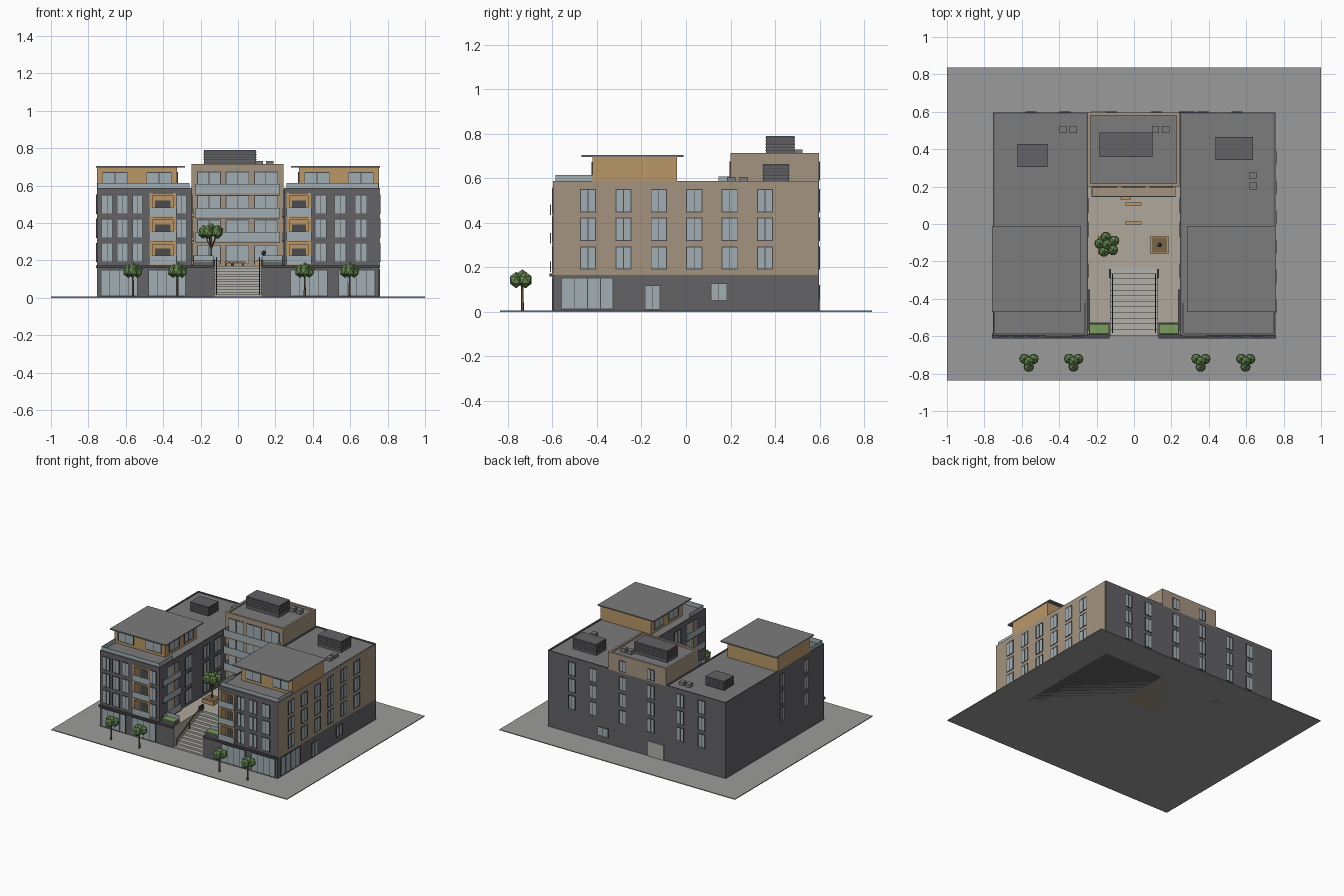
import bpy, bmesh, math
from mathutils import Vector, Matrix

if "Cube" in bpy.data.objects:
    bpy.data.objects.remove(bpy.data.objects["Cube"])

COL = dict(dark=(.125, .125, .135), roof=(.2, .2, .205), tan=(.37, .295, .215), wood=(.49, .31, .14),
           glass=(.36, .42, .45), plaza=(.43, .39, .33), stone=(.45, .44, .41), ground=(.33, .33, .325),
           leaf=(.13, .24, .08), trunk=(.2, .13, .07), metal=(.07, .07, .075), grass=(.2, .34, .12))
MAT = {}
for k, c in COL.items():
    MAT[k] = bpy.data.materials.new(k)
    MAT[k].diffuse_color = (*c, 1)
parts = {}


def add(name, mat, x0, x1, y0, y1, z0, z1):
    parts.setdefault((name, mat), []).append((*sorted((x0, x1)), *sorted((y0, y1)), z0, z1))


def finish(name, mat, bm):
    me = bpy.data.meshes.new(name)
    bm.to_mesh(me)
    bm.free()
    ob = bpy.data.objects.new(name, me)
    bpy.context.collection.objects.link(ob)
    if mat:
        me.materials.append(MAT[mat])
    return ob


def make_boxes(name, mat, boxes):
    bm = bmesh.new()
    for x0, x1, y0, y1, z0, z1 in boxes:
        m = Matrix.Translation(((x0 + x1) / 2, (y0 + y1) / 2, (z0 + z1) / 2)) @ Matrix.Diagonal((x1 - x0, y1 - y0, z1 - z0, 1))
        bmesh.ops.create_cube(bm, size=1, matrix=m)
    return finish(name, mat, bm)


def on_wall(name, mat, axis, d, pos, u0, u1, z0, z1, t):
    """Thin slab of thickness t lying on the wall plane axis=pos, facing direction d."""
    if axis == 'x':
        add(name, mat, pos - d * .002, pos + d * t, u0, u1, z0, z1)
    else:
        add(name, mat, u0, u1, pos - d * .002, pos + d * t, z0, z1)


def window(axis, d, pos, u0, u1, z0, z1, n=2):
    u0, u1 = sorted((u0, u1))
    f = .004
    on_wall("window_glass", "glass", axis, d, pos, u0 + f, u1 - f, z0 + f, z1 - f, .002)
    for a, b in ((u0, u0 + f), (u1 - f, u1)):
        on_wall("window_frames", "metal", axis, d, pos, a, b, z0, z1, .004)
    for a, b in ((z0, z0 + f), (z1 - f, z1)):
        on_wall("window_frames", "metal", axis, d, pos, u0 + f, u1 - f, a, b, .004)
    for i in range(1, n):
        u = u0 + (u1 - u0) * i / n
        on_wall("window_frames", "metal", axis, d, pos, u - .0015, u + .0015, z0 + f, z1 - f, .004)


def parapet(name, mat, x0, x1, y0, y1, z0, z1, w):
    add(name, mat, x0, x1, y0, y0 + w, z0, z1)
    add(name, mat, x0, x1, y1 - w, y1, z0, z1)
    add(name, mat, x0, x0 + w, y0 + w, y1 - w, z0, z1)
    add(name, mat, x1 - w, x1, y0 + w, y1 - w, z0, z1)


FLOORS = (.19, .319, .447)
H = .104
X0, X1 = .247, .755      # inner and outer face of each wing

add("ground", "ground", -1, 1, -.836, .836, 0, .006)

for s in (-1, 1):
    side = "left" if s < 0 else "right"
    # wing body with recessed loggias cut out
    body = make_boxes(side + "_wing", "dark", [(*sorted((s * X0, s * X1)), -.597, .597, 0, .578)])
    bay = (-.465, -.34) if s < 0 else (.268, .383)
    cuts = []
    for z in FLOORS:
        cuts.append((*bay, -.65, -.54, z - .01, z + H))
        cuts.append((*sorted((s * (X0 - .05), s * (X0 + .045))), -.5, -.36, z - .01, z + H))
        # wood lining: back panel, dark opening and frame
        add("loggia_backs", "wood", *bay, -.546, -.538, z - .01, z + H)
        add("loggia_doors", "metal", bay[0] + .02, bay[1] - .02, -.55, -.545, z - .01, z + H - .03)
        for a in bay:
            add("loggia_frames", "wood", a - .008, a + .008, -.602, -.54, z - .015, z + H + .008)
        for b in (z - .015, z + H - .008):
            add("loggia_frames", "wood", *bay, -.602, -.54, b, b + .012)
        add("balcony_glass", "glass", bay[0] - .01, bay[1] + .01, -.61, -.606, z - .012, z + .035)
        # loggias facing the courtyard
        xi = s * (X0 + .045)
        add("loggia_backs", "wood", xi - s * .005, xi + s * .002, -.5, -.36, z - .01, z + H)
        add("loggia_doors", "glass", xi - s * .008, xi - s * .004, -.47, -.39, z - .01, z + H - .02)
        add("balcony_glass", "glass", s * (X0 - .012), s * (X0 - .008), -.57, -.35, z - .012, z + .035)
        add("balcony_slabs", "metal", s * (X0 - .013), s * X0, -.57, -.35, z - .018, z - .012)
        for y in (-.25, -.03, .1):
            window('x', -s, s * X0, y - .04, y + .04, z, z + H)
        # rear windows
        for x in (.37, .55):
            window('y', 1, .597, s * x - .03, s * x + .03, z, z + H)
        # street front windows
        fronts = ((-.73, -.67), (-.648, -.588), (-.566, -.51), (-.33, -.275)) if s < 0 else ((.41, .475), (.515, .58), (.625, .69))
        for a, b in fronts:
            window('y', -1, -.597, a, b, z, z + H)
    cutter = make_boxes(side + "_loggia_cutter", None, cuts)
    cutter.hide_render = True
    cutter.hide_set(True)
    mod = body.modifiers.new("loggias", 'BOOLEAN')
    mod.object = cutter
    mod.solver = 'EXACT'
    # shop fronts and the ledge above
    for a, b in ((.28, .48), (.535, .735)):
        window('y', -1, -.597, s * a, s * b, .008, .15, 4)
    add("shop_ledge", "metal", s * .13, s * .758, -.612, -.585, .158, .172)
    # roof, parapet, terrace railing
    a, b = sorted((s * X0, s * X1))
    add("wing_roofs", "roof", a + .008, b - .008, -.589, .589, .57, .58)
    parapet("wing_parapets", "dark", a, b, -.597, .597, .577, .588, .008)
    add("terrace_glass", "glass", s * .262, s * .748, -.586, -.582, .58, .614)
    for x in (.262, .748):
        add("terrace_glass", "glass", s * x - .002, s * x + .002, -.582, -.42, .58, .614)
    # penthouse
    add("penthouses", "wood", s * .325, s * X1, -.42, -.04, .578, .697)
    add("penthouse_roofs", "roof", s * .283, s * .758, -.47, -.012, .696, .705)
    for a, b in ((.355, .49), (.59, .725)):
        window('y', -1, -.42, s * a, s * b, .6, .672, 2)
    for a, b in ((-.37, -.25), (-.19, -.08)):
        window('x', -s, s * .325, a, b, .6, .672, 2)
    # planters flanking the stair
    add("stair_planters", "dark", s * .13, s * .24, -.59, -.53, .16, .19)
    add("planter_grass", "grass", s * .134, s * .238, -.586, -.534, .188, .2)
    add("court_glass", "glass", s * .13, s * .24, -.527, -.523, .165, .225)
    add("podium", "plaza", s * .125, s * .25, -.595, -.235, .004, .17)
    add("podium_front", "dark", s * .125, s * .25, -.599, -.59, .004, .172)
    add("stair_posts", "metal", s * .122, s * .134, -.29, -.24, .17, .205)

# right wing: tan cladding, windows and shop corner
add("right_cladding", "tan", .753, .759, -.597, .592, .166, .587)
for z in FLOORS:
    for i in range(6):
        y = -.44 + i * .159
        window('x', 1, .759, y - .036, y + .036, z, z + H)
    window('x', -1, -X1, -.11, -.06, z, z + H)
    window('x', -1, -X1, -.4, -.35, z, z + H)
window('x', 1, X1, -.56, -.325, .01, .153, 4)
window('x', 1, X1, -.185, -.115, .008, .12)
window('x', 1, X1, .11, .185, .05, .13)

# centre block
add("centre_block", "tan", -.248, .243, .2, .594, 0, .695)
add("centre_back_wall", "dark", -.248, .248, .59, .597, 0, .58)
parapet("centre_parapet", "tan", -.248, .243, .2, .597, .58, .714, .016)
add("centre_roof", "roof", -.235, .23, .212, .585, .69, .7)
for z in (.18, *[f + .128 for f in FLOORS]):
    for x in (-.155, -.003, .149):
        window('y', -1, .2, x - .063, x + .063, z, z + .1, 2)
for z in (.304, .432, .56):
    add("centre_balconies", "tan", -.226, .222, .145, .2, z - .012, z)
    add("balcony_glass", "glass", -.226, .222, .145, .149, z, z + .048)
    for x in (-.226, .218):
        add("balcony_glass", "glass", x, x + .004, .149, .2, z, z + .048)
for x in (-.12, .12):
    for z in (*FLOORS, .59):
        window('y', 1, .597, x - .03, x + .03, z, z + (H if z < .5 else .085))
window('y', 1, .597, .24, .33, .05, .12)
on_wall("service_door", "stone", 'y', 1, .597, -.23, -.1, .006, .12, .004)

# courtyard, stair and rails
add("podium", "plaza", -.25, .25, -.24, .2, .004, .17)
N = 12
for i in range(N):
    add("stair", "stone", -.125, .125, -.595 + .36 * i / N, -.235, .004 + .166 * i / N, .004 + .166 * (i + 1) / N)


def rod(bm, a, b, r0, r1, n=6):
    a, b = Vector(a), Vector(b)
    d = b - a
    m = Matrix.Translation((a + b) / 2) @ d.to_track_quat('Z', 'Y').to_matrix().to_4x4()
    bmesh.ops.create_cone(bm, cap_ends=True, segments=n, radius1=r0, radius2=r1, depth=d.length, matrix=m)


bm = bmesh.new()
for x in (-.115, .115):
    rod(bm, (x, -.58, .065), (x, -.27, .215), .003, .003)
    for t in (0, .5, 1):
        y, z = -.58 + .31 * t, .065 + .15 * t
        rod(bm, (x, y, z - .06), (x, y, z), .0025, .0025)
finish("stair_handrails", "metal", bm)

for x, y, w in ((-.003, .005, .042), (-.003, .107, .042), (-.045, .14, .028)):
    add("benches", "wood", x - w, x + w, y - .009, y + .009, .185, .195)
    for k in (-.7, .7):
        add("bench_legs", "metal", x + k * w - .004, x + k * w + .004, y - .007, y + .007, .17, .186)
for x in (-.145, .137):
    add("tree_planters", "wood", x - .048, x + .048, -.16, -.065, .168, .198)
    add("planter_soil", "trunk", x - .04, x + .04, -.152, -.073, .197, .2)

# small sculpture in the right planter
bm = bmesh.new()
rod(bm, (.137, -.112, .2), (.137, -.112, .235), .006, .006)
bmesh.ops.create_icosphere(bm, subdivisions=1, radius=.014, matrix=Matrix.Translation((.137, -.112, .24)))
finish("planter_sculpture", "metal", bm)

# rooftop equipment with louvre lines
for x0, x1, y0, y1, z0, z1 in ((-.182, .097, .36, .488, .695, .79), (.437, .635, .345, .463, .575, .665), (-.62, -.465, .308, .425, .575, .65)):
    add("roof_plant", "dark", x0, x1, y0, y1, z0, z1)
    for i in range(5):
        z = z1 - .012 - i * .014
        add("plant_louvres", "metal", x0 - .002, x1 + .002, y0 - .002, y1 + .002, z, z + .005)
for x, y, z in ((-.38, .505, .575), (-.325, .505, .575), (.115, .505, .7), (.17, .505, .7), (.637, .26, .575), (.637, .203, .575)):
    add("roof_vents", "roof", x - .019, x + .019, y - .019, y + .019, z, z + .03)

for (name, mat), boxes in parts.items():
    make_boxes(name, mat, boxes)


# trees: trunks with faceted leaf clumps
def tree(name, x, y, z0, zc, ring, r, n, spread):
    bt, bl = bmesh.new(), bmesh.new()
    fork = zc - spread
    rod(bt, (x, y, z0), (x, y, fork), .007, .005)
    pts = [(x, y, zc + r * .35)]
    pts += [(x + ring * math.cos(math.tau * i / n + .5), y + ring * math.sin(math.tau * i / n + .5), zc) for i in range(n)]
    for p in pts:
        rod(bt, (x, y, fork), p, .004, .002, 5)
        bmesh.ops.create_icosphere(bl, subdivisions=1, radius=r, matrix=Matrix.Translation(p) @ Matrix.Diagonal((1, 1, 1.2, 1)))
    finish(name + "_trunk", "trunk", bt)
    finish(name + "_leaves", "leaf", bl)


for i, x in enumerate((-.562, -.323, .357, .597)):
    tree("street_tree_%d" % (i + 1), x, -.735, .004, .143, .028, .031, 3, .03)
tree("court_tree", -.143, -.11, .195, .352, .042, .031, 5, .09)

for m in bpy.data.materials:
    if m.users and not m.is_grease_pencil:
        m.use_nodes = True
        m.node_tree.nodes["Principled BSDF"].inputs["Base Color"].default_value = m.diffuse_color
